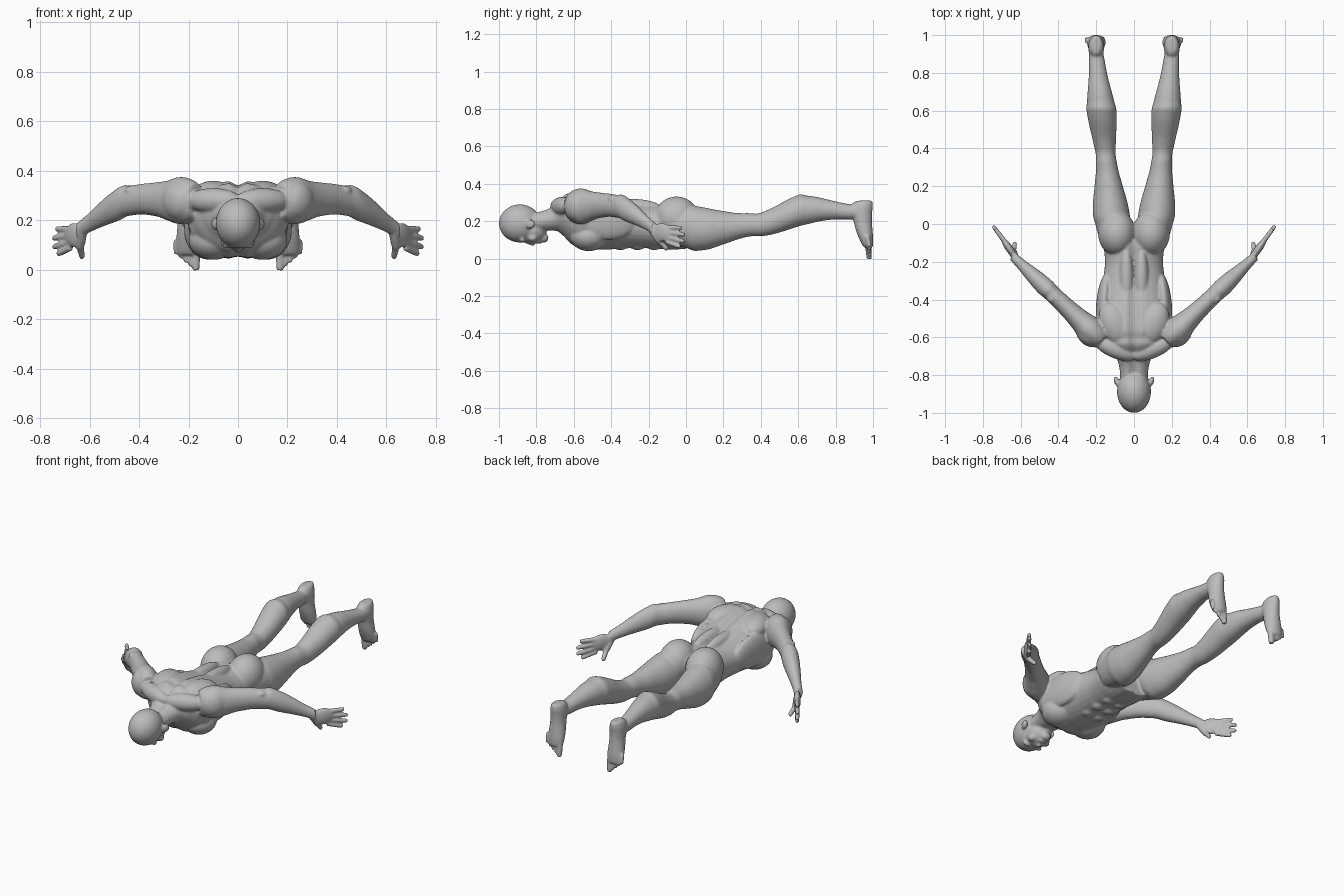
import bpy
import bmesh
import math
from mathutils import Vector, Matrix

default_cube = bpy.data.objects.get("Cube")
if default_cube:
    bpy.data.objects.remove(default_cube, do_unlink=True)

RIGHT, BACK, UP = Vector((1, 0, 0)), Vector((0, 1, 0)), Vector((0, 0, 1))
SIDES = 32
STEPS = 5


def spline(rows):
    """Smooth interpolation through a few rows of numbers."""
    rows = [Vector(row) for row in rows]
    padded = [rows[0], *rows, rows[-1]]
    smooth = []
    for before, start, end, after in zip(padded, padded[1:], padded[2:], padded[3:]):
        for step in range(STEPS):
            t = step / STEPS
            ease = t * t * (3 - t - t)
            leaving = start + (end - before) * t / 2
            arriving = end - (after - start) * (1 - t) / 2
            smooth.append(leaving.lerp(arriving, ease))
    return smooth + [rows[-1]]


def loft(bm, rows, place, across, along, flatness, furrow=None):
    """Closed skin over rows of (station, offset, radius)."""
    rings = []
    for station, offset, radius in spline(rows):
        center = place(station, offset)
        height = radius * flatness(station)
        ring = []
        for side in range(SIDES):
            angle = math.tau * side / SIDES
            point = center + across * radius * math.cos(angle)
            point += along * height * math.sin(angle)
            if furrow:
                point.z += furrow(point.x, math.sin(angle))
            ring.append(bm.verts.new(point))
        rings.append(ring)
    for ring, following in zip(rings, rings[1:]):
        for side in range(SIDES):
            other = (side + 1) % SIDES
            bm.faces.new((ring[side], ring[other], following[other], following[side]))
    bm.faces.new(rings[0])
    bm.faces.new(rings[-1])


def tube(bm, start, end, radius):
    """Straight round-tipped digit from start to end."""
    start, end = Vector(start), Vector(end)
    across = (end - start).orthogonal().normalized()
    along = across.cross(end - start).normalized()
    rows = [(0, 0, radius), (.9, 0, radius * .9), (1, 0, radius * .5)]
    loft(bm, rows, lambda t, offset: start.lerp(end, t), across, along, lambda t: 1)


def ball(bm, center, size, turn=0):
    """Stretched sphere, turned about the vertical."""
    matrix = Matrix.Translation(center) @ Matrix.Rotation(turn, 4, "Z")
    matrix = matrix @ Matrix.Diagonal((*size, 1))
    bmesh.ops.create_uvsphere(bm, u_segments=SIDES, v_segments=SIDES // 2,
                              radius=1, matrix=matrix)


def build_leg(bm):
    rows = [(-.1, .18, .07), (0, .17, .09), (.08, .16, .095), (.2, .165, .075),
            (.33, .18, .055), (.43, .19, .06), (.57, .245, .077), (.65, .26, .072),
            (.77, .26, .052), (.87, .25, .042), (.95, .25, .035)]
    loft(bm, rows, lambda y, z: Vector((.115 + .095 * y, y, z)), RIGHT, UP,
         lambda y: 1.25 - .3 * y)


def build_foot(bm):
    # heel to ball, sole facing backwards
    rows = [(.31, .96, .02), (.28, .94, .04), (.2, .945, .043),
            (.1, .965, .05), (.06, .975, .04)]
    loft(bm, rows, lambda z, y: Vector((.2, y, z)), RIGHT, BACK,
         lambda z: .3 + 4.2 * z)
    # toes step up from the big one outwards
    for toe in range(5):
        x = .17 + .02 * toe
        tube(bm, (x, .97, .12), (x, .98, .016 * toe), .012 if toe else .017)


def build_arm(bm):
    rows = [(.17, .28, .05), (.22, .28, .07), (.28, .28, .06), (.34, .285, .05),
            (.43, .28, .045), (.49, .26, .047), (.6, .19, .028), (.64, .16, .027)]
    loft(bm, rows, lambda x, z: Vector((x, .95 * x - .78, z)),
         (RIGHT - BACK).normalized(), UP, lambda x: 1.35)
    ball(bm, (.24, -.58, .28), (.06, .08, .08), -.7)
    ball(bm, (.43, -.39, .32), (.03, .03, .02))


def build_hand(bm):
    ball(bm, (.66, -.13, .14), (.02, .07, .05), -.6)
    # fingers fan out and the middle ones reach furthest
    for finger in range(4):
        knuckle = Vector((.675, -.105, .165 - .025 * finger))
        reach = .12 - .012 * (finger - 1.4) ** 2
        tip = knuckle + Vector((.6, .8, -.1 * finger)) * reach
        tube(bm, knuckle, tip, .013)
    # thumb
    tube(bm, (.63, -.18, .15), (.64, -.14, .09), .02)
    tube(bm, (.64, -.15, .1), (.63, -.1, .05), .014)


def build_muscles(bm):
    ball(bm, (.09, -.05, .215), (.1, .12, .117))          # buttock
    ball(bm, (.1, -.53, .3), (.08, .12, .06), -.4)        # shoulder blade
    ball(bm, (.1, -.52, .12), (.1, .1, .08), .3)          # chest
    ball(bm, (.16, -.42, .2), (.04, .16, .1), .1)         # flank
    ball(bm, (.1, -.66, .28), (.12, .05, .05), .4)        # trapezius
    ball(bm, (.04, -.3, .27), (.04, .17, .05))            # lower back
    for row in range(3):
        ball(bm, (.04, .09 * row - .35, .08), (.04, .045, .035))  # belly


def build_face(bm):
    ball(bm, (.09, -.835, .185), (.015, .03, .025), -.4)  # ear
    ball(bm, (.035, -.875, .1), (.03, .013, .015))        # brow
    ball(bm, (.045, -.82, .11), (.025, .025, .02))        # cheek


def build_head(bm):
    ball(bm, (0, -.888, .188), (.09, .112, .102))         # skull
    ball(bm, (0, -.825, .15), (.07, .08, .07))            # jaw
    ball(bm, (0, -.76, .11), (.03, .025, .025))           # chin
    ball(bm, (0, -.785, .09), (.025, .015, .012))         # lips
    tube(bm, (0, -.87, .1), (0, -.81, .075), .012)        # nose


def spine_furrow(x, height):
    """Furrow down the back and a fainter one down the front."""
    depth = -.022 if height > 0 else .01
    return depth * abs(height) * math.exp(-(x / .022) ** 2)


def build_trunk(bm):
    # neck to hips
    rows = [(-.86, .19, .075), (-.73, .21, .085), (-.66, .23, .14), (-.6, .21, .185),
            (-.5, .2, .2), (-.3, .18, .165), (-.18, .17, .155), (-.1, .17, .16),
            (0, .155, .14)]
    loft(bm, rows, lambda y, z: Vector((0, y, z)), RIGHT, UP, lambda y: .78,
         spine_furrow)


# paired parts on one side, mirrored to the other
bm = bmesh.new()
for build in (build_leg, build_foot, build_arm, build_hand, build_muscles, build_face):
    build(bm)
whole = bm.verts[:] + bm.edges[:] + bm.faces[:]
for item in bmesh.ops.duplicate(bm, geom=whole)["geom"]:
    if isinstance(item, bmesh.types.BMVert):
        item.co.x *= -1
build_trunk(bm)
build_head(bm)
bmesh.ops.recalc_face_normals(bm, faces=bm.faces[:])

mesh = bpy.data.meshes.new("body")
bm.to_mesh(mesh)
bm.free()
body = bpy.data.objects.new("body", mesh)
bpy.context.collection.objects.link(body)

# clay skin
clay = bpy.data.materials.new("grey clay")
clay.use_nodes = True
clay.diffuse_color = (.5, .5, .5, 1)
shader = clay.node_tree.nodes["Principled BSDF"]
shader.inputs["Base Color"].default_value = clay.diffuse_color
mesh.materials.append(clay)

# fuse the parts into one soft skin
fuse = body.modifiers.new("fuse", "REMESH")
fuse.mode = "VOXEL"
fuse.voxel_size = .006
fuse.use_smooth_shade = True
soften = body.modifiers.new("soften", "SMOOTH")
soften.factor = .5
soften.iterations = 6
